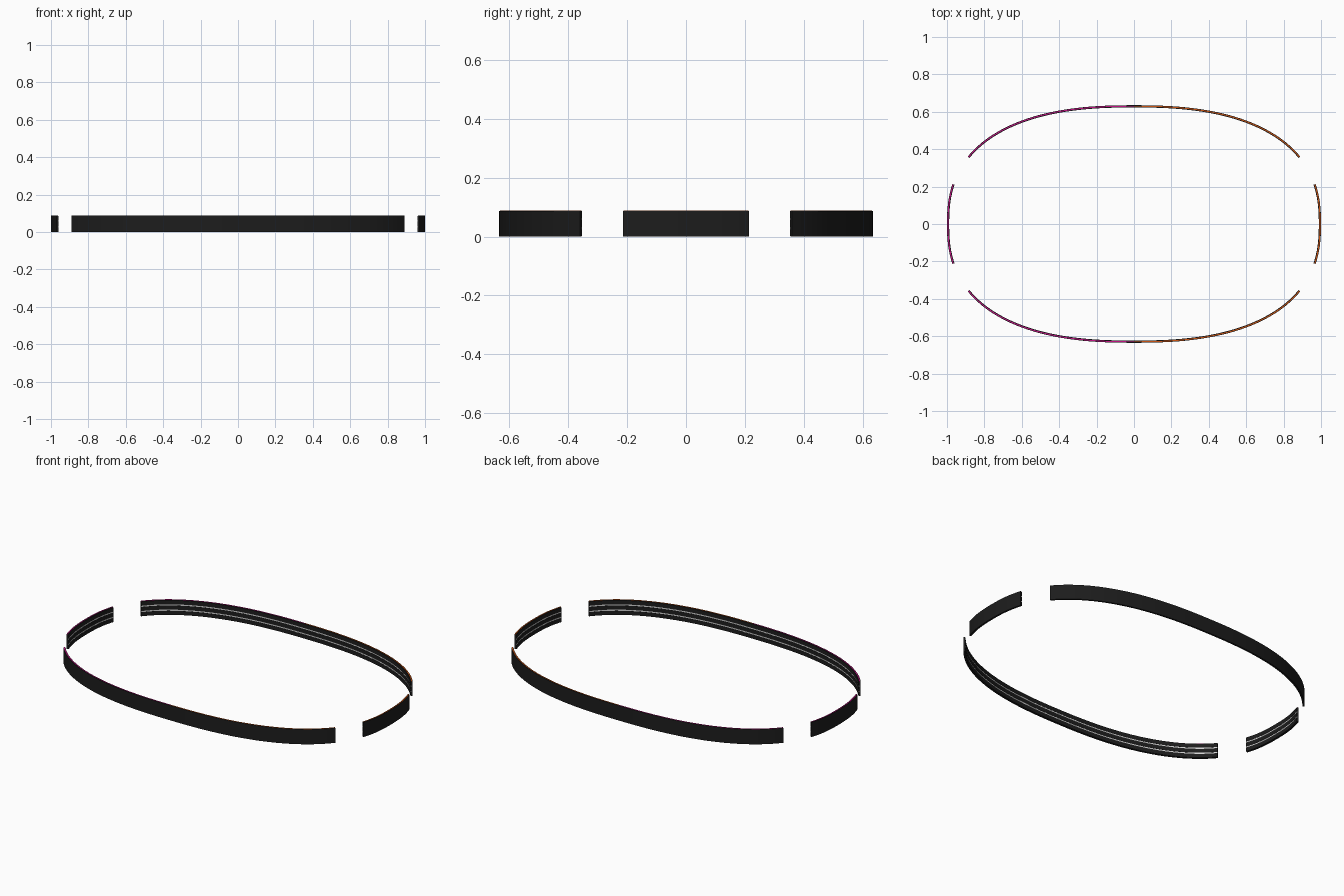
import bpy, bmesh, math
from mathutils import Vector

if "Cube" in bpy.data.objects:
    bpy.data.objects.remove(bpy.data.objects["Cube"])

A, B, N = 1.0, 0.635, 2.45      # oval half sizes and squareness


def material(name, rgb):
    m = bpy.data.materials.new(name)
    m.diffuse_color = (*rgb, 1)
    m.use_nodes = True
    m.node_tree.nodes["Principled BSDF"].inputs["Base Color"].default_value = m.diffuse_color
    return m


BLACK = material("black", (0.012, 0.012, 0.012))
LIGHT = material("light_grey", (0.65, 0.65, 0.65))
MAGENTA = material("magenta", (0.6, 0.005, 0.25))
ORANGE = material("orange", (0.65, 0.09, 0.005))


def arc(kind, sign, lo, hi, steps):
    """Points and inward normals on the oval; long sides run along x, ends along y."""
    out = []
    for i in range(steps + 1):
        t = lo + (hi - lo) * i / steps
        if kind == "long":
            x, y = t, sign * B * (1 - abs(t / A) ** N) ** (1 / N)
        else:
            x, y = sign * A * (1 - abs(t / B) ** N) ** (1 / N), t
        g = Vector((math.copysign(abs(x / A) ** (N - 1) / A, x),
                    math.copysign(abs(y / B) ** (N - 1) / B, y), 0))
        out.append((Vector((x, y, 0)), -g.normalized()))
    return out


def sweep(name, path, profile, mats, rule=None):
    """Sweep a closed (depth inward, height) profile along the path, with end caps."""
    bm = bmesh.new()
    rings = [[bm.verts.new(p + n * d + Vector((0, 0, z))) for d, z in profile]
             for p, n in path]
    k = len(profile)
    for r, s in zip(rings, rings[1:]):
        for j in range(k):
            bm.faces.new((r[j], r[(j + 1) % k], s[(j + 1) % k], s[j]))
    bm.faces.new(rings[0])
    bm.faces.new(rings[-1])
    bmesh.ops.recalc_face_normals(bm, faces=bm.faces)
    if rule:
        for f in bm.faces:
            f.material_index = rule(f.calc_center_median())
    me = bpy.data.meshes.new(name)
    bm.to_mesh(me)
    bm.free()
    for m in mats:
        me.materials.append(m)
    ob = bpy.data.objects.new(name, me)
    bpy.context.collection.objects.link(ob)
    bpy.context.view_layer.objects.active = ob
    ob.select_set(True)
    bpy.ops.object.shade_smooth_by_angle(angle=math.radians(30))
    ob.select_set(False)


def rect(d0, d1, z0, z1):
    return [(d0, z0), (d1, z0), (d1, z1), (d0, z1)]


# Four wall sections with gaps at the corners
sections = [("front", "long", -1, 0.889, 96), ("back", "long", 1, 0.889, 96),
            ("left", "end", -1, 0.214, 24), ("right", "end", 1, 0.214, 24)]
for name, kind, sign, reach, steps in sections:
    path = arc(kind, sign, -reach, reach, steps)
    # outer board
    sweep(name + "_wall", path, rect(0, 0.008, 0, 0.0875), [BLACK])
    # three raised dark panels on the inside, with light strips between
    for i in range(3):
        z = 0.001 + i * 0.031
        sweep(f"{name}_panel_{i + 1}", path, rect(0.008, 0.012, z, z + 0.0235), [BLACK])
    for i in range(2):
        z = 0.0245 + i * 0.031
        sweep(f"{name}_light_strip_{i + 1}", path, rect(0.008, 0.0105, z, z + 0.0075), [LIGHT])
    # coloured line along the top edge, magenta on the left and orange on the right
    sweep(name + "_top_line", path, rect(0.003, 0.008, 0.0875, 0.089),
          [MAGENTA, ORANGE], lambda c: int(c.x > 0))
